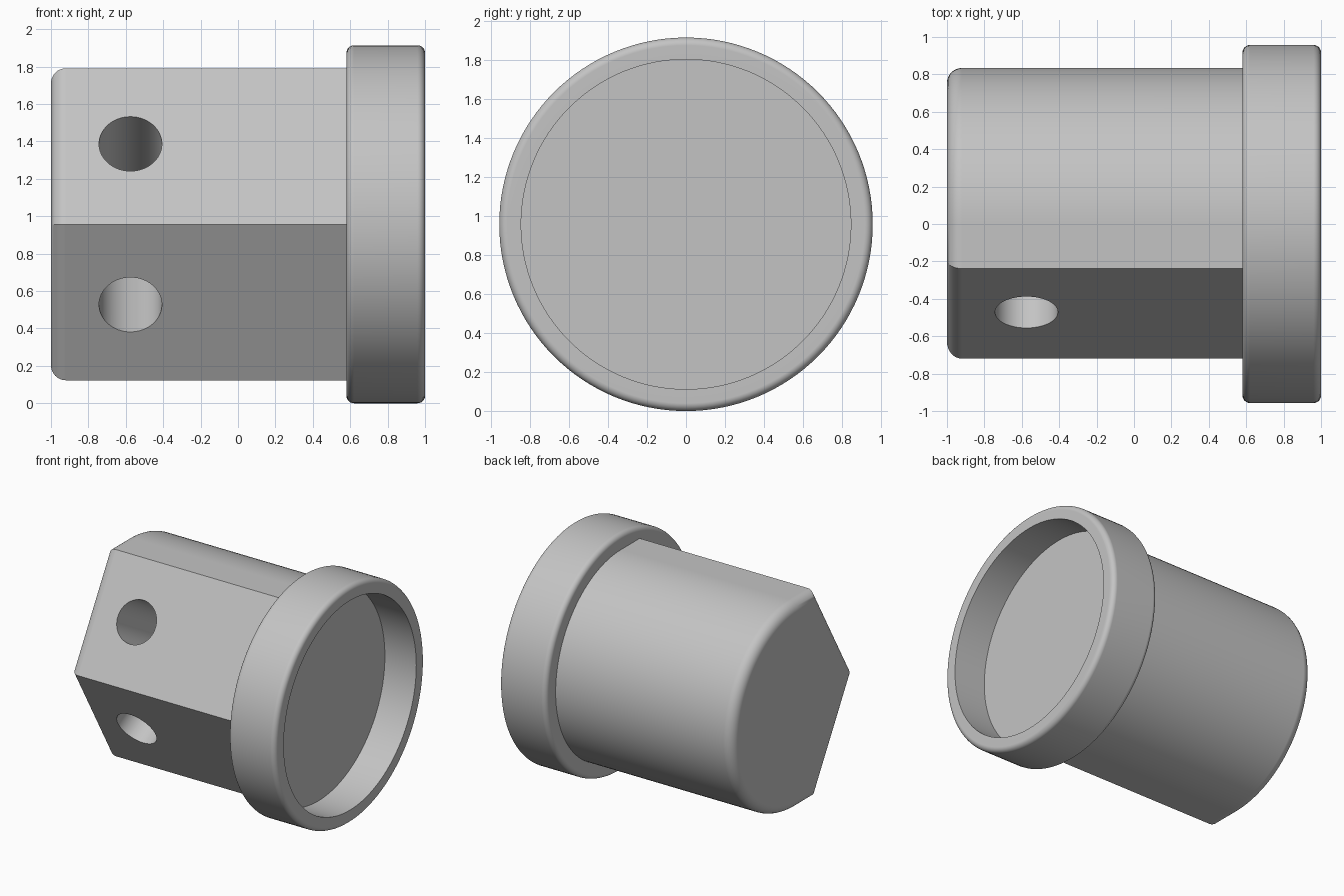
import bpy
import bmesh
from math import sin, cos, pi, tan, radians
from mathutils import Vector

cube = bpy.data.objects.get("Cube")
if cube:
    bpy.data.objects.remove(cube, do_unlink=True)

AXIS_Z = 0.957      # height of the long axis
BODY_R = 0.834
RIDGE_Y = -0.72
FLANGE_R = 0.957
BORE_R = 0.845

grey = bpy.data.materials.new("plain_grey")
grey.use_nodes = True
colour = (0.55, 0.55, 0.55, 1)
grey.diffuse_color = colour
grey.node_tree.nodes["Principled BSDF"].inputs["Base Color"].default_value = colour


def loft(name, rings):
    """Skin a list of equal-length point rings and cap both ends."""
    bm = bmesh.new()
    loops = [[bm.verts.new(p) for p in ring] for ring in rings]
    n = len(loops[0])
    for a, b in zip(loops, loops[1:]):
        for i in range(n):
            j = (i + 1) % n
            bm.faces.new((a[i], a[j], b[j], b[i]))
    bm.faces.new(loops[0])
    bm.faces.new(loops[-1])
    bmesh.ops.recalc_face_normals(bm, faces=bm.faces)
    mesh = bpy.data.meshes.new(name)
    bm.to_mesh(mesh)
    bm.free()
    mesh.materials.append(grey)
    obj = bpy.data.objects.new(name, mesh)
    bpy.context.collection.objects.link(obj)
    return obj


def activate(obj):
    bpy.ops.object.select_all(action="DESELECT")
    obj.select_set(True)
    bpy.context.view_layer.objects.active = obj


def finish(obj):
    activate(obj)
    bpy.ops.object.shade_smooth_by_angle(angle=radians(25))
    weighted = obj.modifiers.new("flat_caps", "WEIGHTED_NORMAL")
    weighted.keep_sharp = True


def fillet(radius, steps=8):
    """Pairs of (distance along axis, inset) from the end face to the side."""
    angles = [pi / 2 * i / steps for i in range(steps + 1)]
    return [(radius * (1 - cos(a)), radius * (1 - sin(a))) for a in angles]


def body_ring(x, inset):
    """Half round back, short flats, and a wedge-shaped front."""
    r = BODY_R - inset
    ridge = RIDGE_Y + inset / cos(radians(30))
    corner = ridge + r / tan(radians(60))
    outline = [(r * cos(a), r * sin(a))
               for a in (pi / 2 - pi * i / 64 for i in range(65))]
    outline += [(corner, -r), (ridge, 0), (corner, r)]
    return [(x, y, AXIS_Z + z) for y, z in outline]


def circle_ring(x, r, n=128):
    return [(x, r * cos(2 * pi * i / n), AXIS_Z + r * sin(2 * pi * i / n))
            for i in range(n)]


# Body with a rounded end rim
rings = [body_ring(-1 + dx, inset) for dx, inset in fillet(0.08)]
body = loft("body", rings + [body_ring(0.62, 0)])

# Blind holes square to the two wedge faces
for side in (1, -1):
    inward = Vector((0, cos(radians(30)), -side * 0.5))
    mouth = Vector((-0.575, -0.472, AXIS_Z + side * 0.43))
    bpy.ops.mesh.primitive_cylinder_add(
        vertices=64, radius=0.168, depth=0.82, location=mouth + inward * 0.21,
        rotation=inward.to_track_quat("Z", "Y").to_euler())
    cutter = bpy.context.object
    cutter.name = "hole_cutter"
    cutter.hide_render = True
    cutter.data.materials.append(grey)
    cut = body.modifiers.new("hole", "BOOLEAN")
    cut.operation = "DIFFERENCE"
    cut.solver = "EXACT"
    cut.object = cutter
    activate(body)
    bpy.ops.object.modifier_apply(modifier=cut.name)
    bpy.data.objects.remove(cutter, do_unlink=True)
finish(body)

# Flange with rounded rims and a shallow bore
edge = fillet(0.04, 6)
rings = [circle_ring(0.58 + dx, FLANGE_R - inset) for dx, inset in edge]
rings += [circle_ring(1 - dx, FLANGE_R - inset) for dx, inset in reversed(edge)]
rings += [circle_ring(1, BORE_R), circle_ring(0.72, BORE_R)]
finish(loft("flange", rings))
